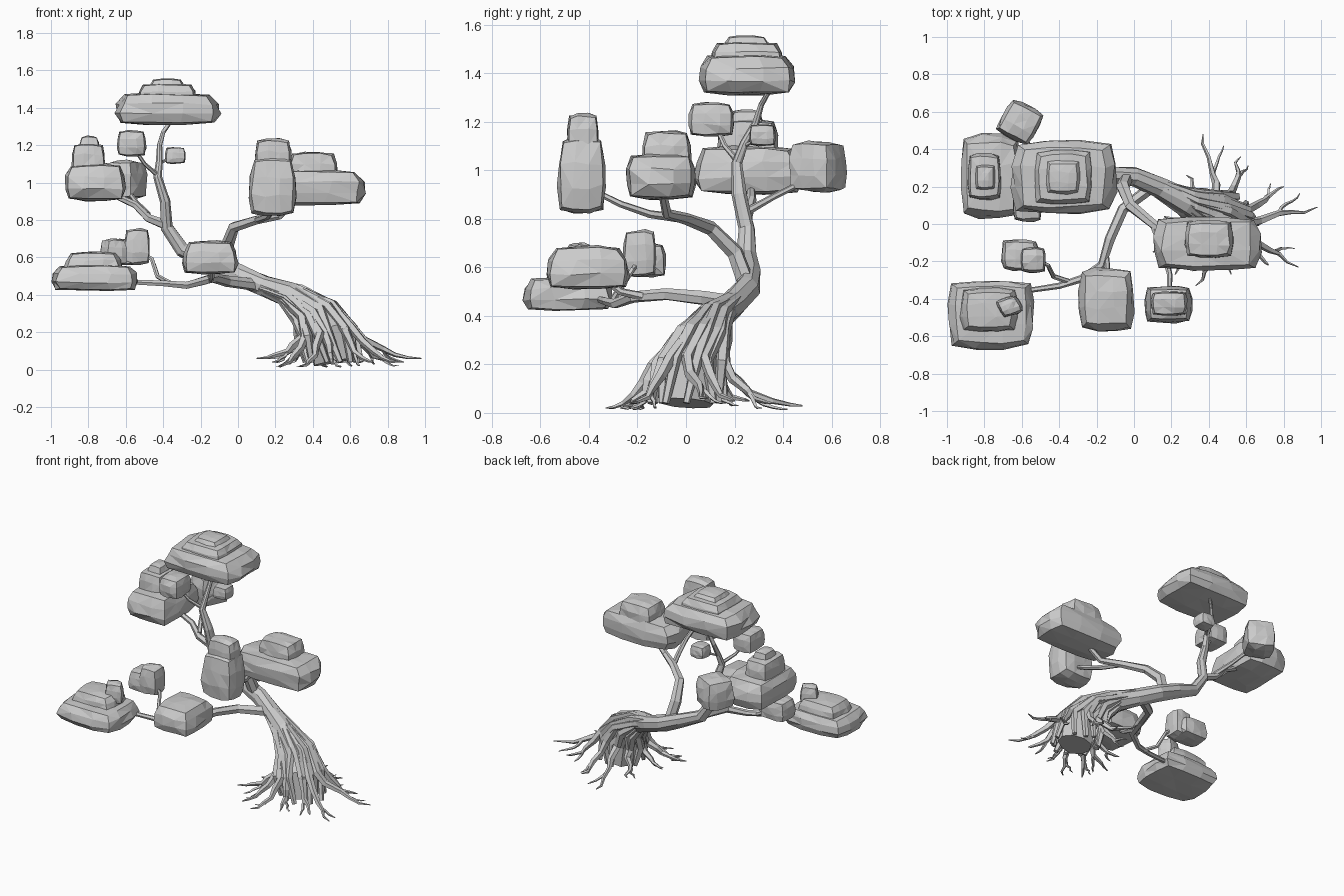
import bpy, bmesh, math, random
from mathutils import Vector, Matrix

random.seed(11)
old = bpy.data.objects.get("Cube")
if old:
    bpy.data.objects.remove(old, do_unlink=True)

# One plain clay colour for the whole tree
grey = bpy.data.materials.new("clay grey")
grey.use_nodes = True
grey.diffuse_color = (0.6, 0.6, 0.6, 1)
grey.node_tree.nodes["Principled BSDF"].inputs["Base Color"].default_value = grey.diffuse_color


def finish(name, bm):
    """Turn a bmesh into a flat shaded, named object."""
    bmesh.ops.recalc_face_normals(bm, faces=bm.faces)
    mesh = bpy.data.meshes.new(name)
    bm.to_mesh(mesh)
    bm.free()
    mesh.materials.append(grey)
    bpy.context.collection.objects.link(bpy.data.objects.new(name, mesh))


def add_tube(bm, points, radii, sides=6, rough=0.12):
    """Loft tapering rings along a bent path, without twisting."""
    points = [Vector(p) for p in points]
    last = len(points) - 1
    normal = None
    previous = None
    for i, point in enumerate(points):
        tangent = (points[min(i + 1, last)] - points[max(i - 1, 0)]).normalized()
        if normal is None:
            normal = tangent.orthogonal()
        normal = (normal - tangent * normal.dot(tangent)).normalized()
        side = tangent.cross(normal)
        ring = []
        for k in range(sides):
            angle = math.tau * k / sides
            radius = radii[i] * random.uniform(1 - rough, 1 + rough)
            offset = normal * math.cos(angle) + side * math.sin(angle)
            ring.append(bm.verts.new(point + offset * radius))
        if previous:
            for k in range(sides):
                n = (k + 1) % sides
                bm.faces.new((previous[k], previous[n], ring[n], ring[k]))
        else:
            bm.faces.new(ring)
        previous = ring
    bm.faces.new(previous)


def branch(name, points, thick, thin):
    """A limb that tapers evenly from thick to thin."""
    bm = bmesh.new()
    last = len(points) - 1
    add_tube(bm, points, [thick + (thin - thick) * i / last for i in range(last + 1)])
    finish(name, bm)


def add_block(bm, xs, ys, zs, taper=0.88, yaw=0.0):
    """A chipped, round-cornered box filling the given x, y and z ranges."""
    count = len(bm.verts)
    cube = bmesh.ops.create_cube(bm, size=2)["verts"]
    edges = {e for v in cube for e in v.link_edges}
    bmesh.ops.subdivide_edges(bm, edges=list(edges), cuts=2, use_grid_fill=True)
    verts = list(bm.verts)[count:]
    turn = Matrix.Rotation(yaw, 3, "Z")
    fit = 1 / (1 + 0.5 * abs(math.sin(yaw)))
    for v in verts:
        p = v.co / sum(abs(c) ** 6 for c in v.co) ** (1 / 6)
        p *= random.uniform(0.94, 1.03)
        p += Vector((random.uniform(-0.07, 0.07) * (abs(c) < 0.6) for c in p))
        shrink = 1 - (1 - taper) * max(p.z, 0)
        flat = turn @ Vector((p.x, p.y, 0)) * fit * shrink
        v.co = [(lo + hi) / 2 + c * (hi - lo) / 2
                for c, (lo, hi) in zip((flat.x, flat.y, p.z), (xs, ys, zs))]


def clump(name, *tiers):
    """Foliage built from stacked blocks."""
    bm = bmesh.new()
    for tier in tiers:
        add_block(bm, *tier)
    bmesh.ops.triangulate(bm, faces=bm.faces)
    finish(name, bm)


# Leaning trunk that bends up into the main limb
trunk = [
    (0.51, 0, 0.04, 0.11), (0.48, 0.01, 0.2, 0.125), (0.41, 0.06, 0.31, 0.105),
    (0.28, 0.12, 0.4, 0.07), (0.14, 0.19, 0.45, 0.056), (0, 0.25, 0.51, 0.054),
    (-0.14, 0.26, 0.57, 0.048), (-0.3, 0.25, 0.64, 0.042), (-0.38, 0.25, 0.76, 0.034),
    (-0.39, 0.22, 0.9, 0.03), (-0.43, 0.21, 1.03, 0.024), (-0.42, 0.24, 1.11, 0.018),
    (-0.42, 0.29, 1.2, 0.014), (-0.4, 0.31, 1.27, 0.012), (-0.35, 0.35, 1.34, 0.01)]
bm = bmesh.new()
add_tube(bm, [t[:3] for t in trunk], [t[3] for t in trunk], sides=9, rough=0.1)
finish("trunk", bm)

# Bark strands run down the trunk and spread into roots
spine = [Vector(t[:3]) for t in trunk[4::-1]]
reach = [0.035, 0.055, 0.1, 0.145, 0.15]


def strand_path(angle, swerve):
    path = []
    for i, centre in enumerate(spine):
        a = angle + random.uniform(-swerve, swerve)
        # Swing the offset to follow the lean of the trunk
        out = Vector((math.cos(a), math.sin(a), 0))
        out.z = out.x * (0.8 - 0.2 * i)
        path.append(centre + out * reach[i] * random.uniform(0.88, 1.1))
    return path


def wander(start, end, amount):
    """Kinked points that sag from start down to end."""
    points = []
    for f in (0.2, 0.4, 0.6, 0.8):
        p = start.lerp(end, f)
        p.z = end.z + (start.z - end.z) * (1 - f) ** 2.3
        points.append(p + Vector([random.uniform(-amount, amount) for _ in "xy"] + [0]))
    return points


tips = [(0.98, 0.09, 0.06), (0.88, -0.23, 0.04), (0.8, 0.2, 0.05), (0.57, 0.36, 0.04),
        (0.37, 0.48, 0.03), (0.28, 0.26, 0.05), (0.16, 0.04, 0.06), (0.1, -0.15, 0.06),
        (0.22, -0.27, 0.02), (0.33, -0.33, 0.02), (0.52, -0.27, 0.03), (0.72, -0.22, 0.04)]
bm = bmesh.new()
for tip in tips:
    tip = Vector(tip)
    heading = tip - spine[-1]
    path = strand_path(math.atan2(heading.y, heading.x), 0.25)[:-1]
    kinks = wander(path[-1], tip, 0.018)
    add_tube(bm, path + kinks + [tip],
             [0.018, 0.024, 0.028, 0.026, 0.022, 0.017, 0.012, 0.008, 0.003], sides=5)
    # Side rootlet
    turn = Matrix.Rotation(random.choice((-0.6, 0.6)), 3, "Z")
    end = kinks[1] + turn @ (tip - kinks[1]) * 0.75
    end.z = max(0.015, tip.z - 0.02)
    add_tube(bm, [kinks[1]] + wander(kinks[1], end, 0.01) + [end],
             [0.012, 0.01, 0.009, 0.007, 0.005, 0.002], sides=4)
finish("roots", bm)

bm = bmesh.new()
for k in range(12):
    path = strand_path(math.tau * k / 12 + 0.2, 0.3)
    add_tube(bm, path, [0.014, 0.022, 0.028, 0.026, 0.016], sides=5)
finish("bark_strands", bm)

# Branches
branch("right_limb", [(-0.04, 0.25, 0.53), (-0.06, 0.2, 0.66), (-0.02, 0.1, 0.76),
                      (0.1, 0, 0.8), (0.22, -0.08, 0.82), (0.33, -0.1, 0.92)], 0.038, 0.018)
branch("tall_block_branch", [(0.1, 0, 0.8), (0.16, -0.15, 0.82),
                             (0.19, -0.27, 0.86), (0.19, -0.37, 0.91)], 0.02, 0.013)
branch("low_limb", [(0.1, 0.2, 0.45), (-0.06, 0.08, 0.47), (-0.13, -0.08, 0.49),
                    (-0.17, -0.22, 0.48), (-0.28, -0.29, 0.45), (-0.4, -0.33, 0.46),
                    (-0.6, -0.36, 0.47)], 0.034, 0.014)
branch("low_front_branch", [(-0.15, -0.18, 0.48), (-0.14, -0.27, 0.5),
                            (-0.14, -0.36, 0.57)], 0.018, 0.012)
branch("low_back_branch", [(-0.34, -0.31, 0.45), (-0.43, -0.28, 0.5), (-0.46, -0.22, 0.59),
                           (-0.55, -0.18, 0.64)], 0.015, 0.01)
branch("left_limb", [(-0.38, 0.25, 0.77), (-0.48, 0.25, 0.81), (-0.55, 0.27, 0.88),
                     (-0.7, 0.27, 0.95)], 0.028, 0.015)
branch("back_branch", [(-0.48, 0.25, 0.83), (-0.54, 0.36, 0.89),
                       (-0.6, 0.52, 0.97)], 0.016, 0.011)
branch("front_twig", [(-0.42, 0.22, 1.03), (-0.5, 0.16, 1.1), (-0.56, 0.12, 1.19)], 0.013, 0.009)
branch("side_twig", [(-0.42, 0.24, 1.1), (-0.37, 0.3, 1.13), (-0.33, 0.31, 1.15)], 0.009, 0.007)

# Foliage
clump("crown_foliage",
      ((-0.66, -0.09), (0.05, 0.45), (1.31, 1.48), 0.88),
      ((-0.54, -0.22), (0.1, 0.4), (1.4, 1.53), 0.9),
      ((-0.48, -0.28), (0.15, 0.35), (1.45, 1.555), 0.8))
clump("left_foliage",
      ((-0.93, -0.6), (0.03, 0.48), (0.9, 1.1), 0.9),
      ((-0.89, -0.71), (0.13, 0.38), (1.03, 1.21), 0.95),
      ((-0.85, -0.74), (0.18, 0.32), (1.12, 1.25), 0.85))
clump("back_left_foliage", ((-0.74, -0.48), (0.42, 0.67), (0.91, 1.12), 0.9, -0.5))
clump("front_twig_foliage", ((-0.65, -0.49), (0.01, 0.2), (1.14, 1.28), 0.9))
clump("side_twig_foliage", ((-0.39, -0.28), (0.26, 0.37), (1.1, 1.19), 0.95))
clump("low_left_foliage",
      ((-1, -0.53), (-0.67, -0.3), (0.42, 0.56), 0.9),
      ((-0.93, -0.62), (-0.58, -0.34), (0.5, 0.63), 0.85),
      ((-0.74, -0.59), (-0.5, -0.38), (0.56, 0.7), 0.85, 0.4))
clump("low_front_foliage", ((-0.3, 0), (-0.58, -0.23), (0.51, 0.69), 0.82))
clump("low_back_foliage",
      ((-0.71, -0.51), (-0.25, -0.08), (0.56, 0.7), 0.9),
      ((-0.61, -0.47), (-0.26, -0.12), (0.56, 0.755), 0.9))
clump("tall_foliage",
      ((0.06, 0.31), (-0.53, -0.33), (0.82, 1.14), 0.88),
      ((0.09, 0.285), (-0.49, -0.36), (1.03, 1.235), 0.97))
clump("right_foliage",
      ((0.1, 0.68), (-0.25, 0.04), (0.88, 1.07), 0.93),
      ((0.27, 0.53), (-0.18, 0.02), (0.98, 1.165), 0.95))
